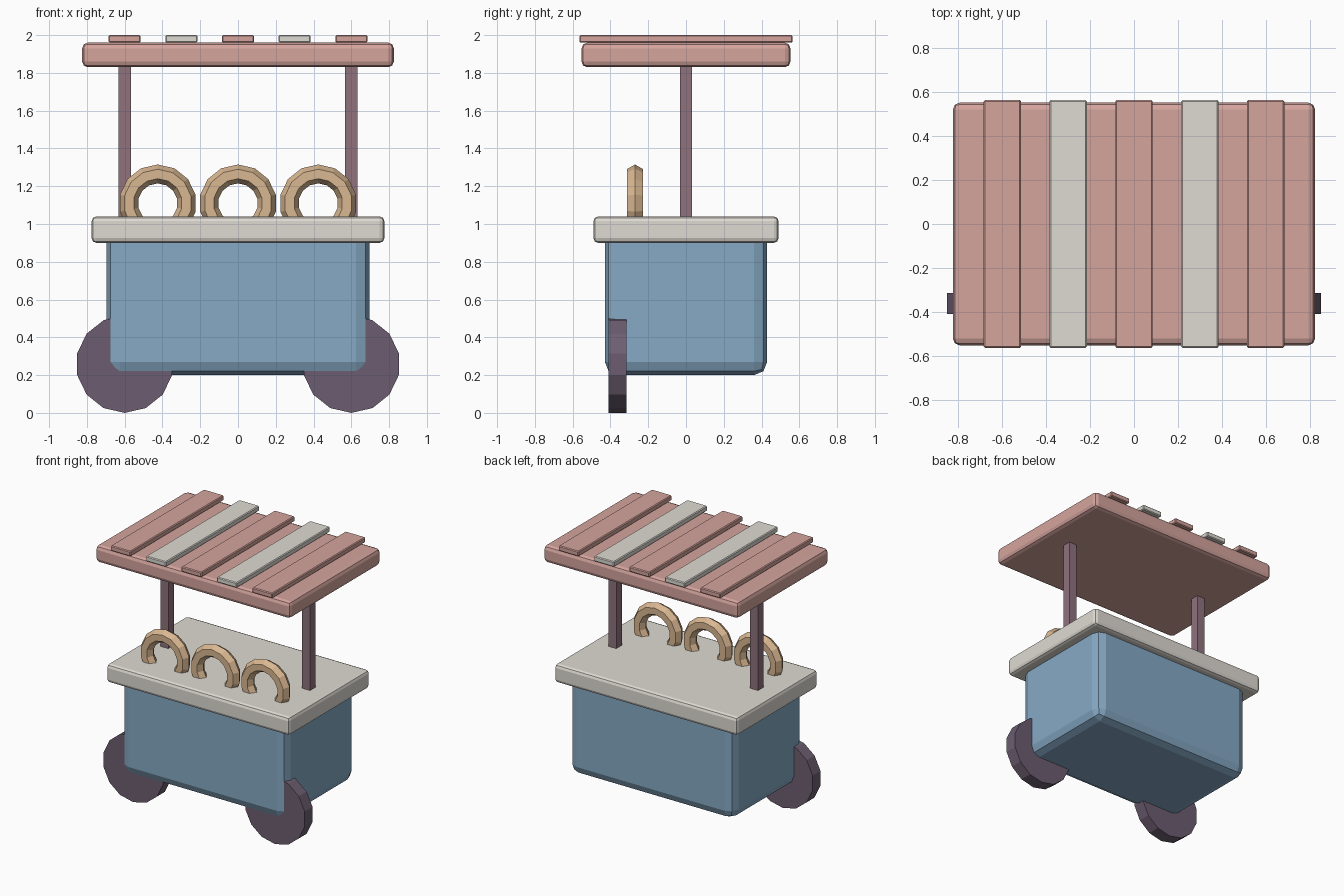
import bpy
from math import pi

if "Cube" in bpy.data.objects:
    bpy.data.objects.remove(bpy.data.objects["Cube"])


def mat(name, r, g, b):
    m = bpy.data.materials.new(name)
    m.diffuse_color = (*[(c / 255) ** 2.2 for c in (r, g, b)], 1)
    m.use_nodes = True
    m.node_tree.nodes["Principled BSDF"].inputs["Base Color"].default_value = m.diffuse_color
    return m


PINK = mat("pink", 212, 163, 156)
CREAM = mat("cream", 222, 218, 210)
BLUE = mat("blue", 133, 168, 196)
TAN = mat("tan", 216, 182, 144)
PLUM = mat("plum", 108, 94, 112)
MAUVE = mat("mauve", 142, 114, 125)


def finish(name, material):
    ob = bpy.context.object
    ob.name = name
    ob.data.materials.append(material)
    return ob


def box(name, material, size, loc, bevel=0.0, segments=2):
    bpy.ops.mesh.primitive_cube_add(size=1, location=loc)
    ob = finish(name, material)
    ob.scale = size
    bpy.ops.object.transform_apply(location=False, rotation=False, scale=True)
    if bevel:
        mod = ob.modifiers.new("Bevel", 'BEVEL')
        mod.width = bevel
        mod.segments = segments
    return ob


# Cart body and counter
box("cart_body", BLUE, (1.39, 0.86, 0.80), (0, 0, 0.60), 0.07)
box("counter", CREAM, (1.55, 0.98, 0.14), (0, 0, 0.97), 0.025)

# Canopy with alternating slats
box("canopy", PINK, (1.65, 1.106, 0.13), (0, 0, 1.895), 0.03)
for i in range(5):
    box(f"canopy_slat_{i + 1}", CREAM if i % 2 else PINK,
        (0.17, 1.13, 0.04), (-0.6 + 0.3 * i, 0, 1.98), 0.006, 1)

# Posts and front wheels on each side
for side, x in (("left", -0.6), ("right", 0.6)):
    box(f"{side}_post", MAUVE, (0.066, 0.066, 0.87), (x, 0, 1.435))
    bpy.ops.mesh.primitive_cylinder_add(vertices=14, radius=0.258, depth=0.095,
                                        location=(x, -0.362, 0.258), rotation=(pi / 2, 0, 0))
    finish(f"{side}_wheel", PLUM)

# Ring pastries standing half sunk in the counter
for i in range(3):
    bpy.ops.mesh.primitive_torus_add(major_segments=14, minor_segments=6,
                                     major_radius=0.155, minor_radius=0.05,
                                     location=(-0.425 + 0.425 * i, -0.27, 1.11),
                                     rotation=(pi / 2, pi / 2, 0))
    finish(f"ring_pastry_{i + 1}", TAN)
